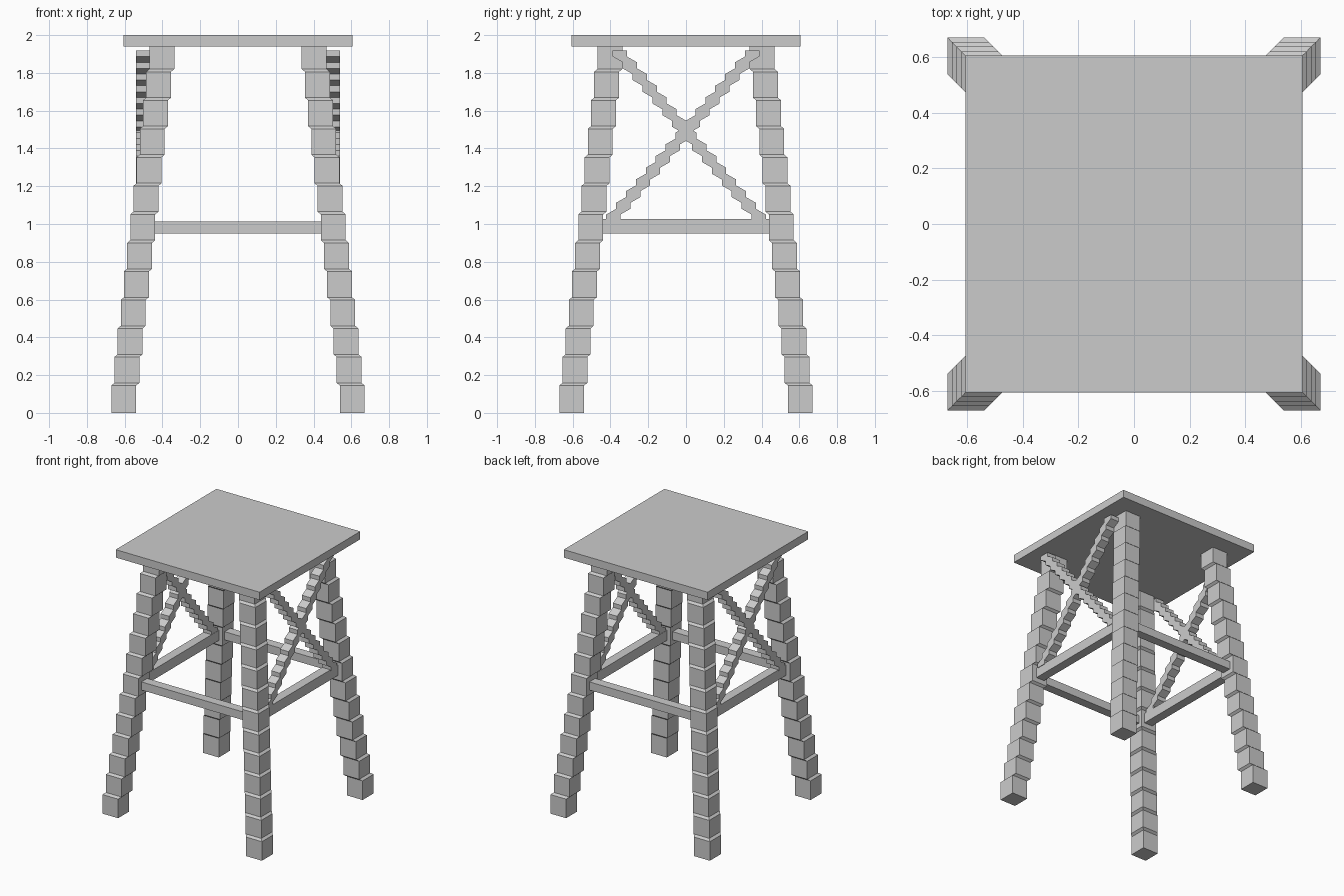
import bpy, bmesh

if "Cube" in bpy.data.objects:
    bpy.data.objects.remove(bpy.data.objects["Cube"])


def finish(name, bm):
    bmesh.ops.recalc_face_normals(bm, faces=bm.faces)
    me = bpy.data.meshes.new(name)
    bm.to_mesh(me)
    bm.free()
    ob = bpy.data.objects.new(name, me)
    bpy.context.collection.objects.link(ob)
    return ob


def box(name, lo, hi):
    bm = bmesh.new()
    bmesh.ops.create_cube(bm, size=1)
    for v in bm.verts:
        v.co = [(a + b) / 2 + c * (b - a) for a, b, c in zip(lo, hi, v.co)]
    return finish(name, bm)


def loft(name, rings):
    """Skin four-cornered horizontal sections (cx, cy, z, half x, half y)."""
    bm = bmesh.new()
    loops = [[bm.verts.new((cx + i * hx, cy + j * hy, z))
              for i, j in ((-1, -1), (1, -1), (1, 1), (-1, 1))]
             for cx, cy, z, hx, hy in rings]
    for a, b in zip(loops, loops[1:]):
        for k in range(4):
            n = (k + 1) % 4
            bm.faces.new((a[k], a[n], b[n], b[k]))
    bm.faces.new(loops[0])
    bm.faces.new(loops[-1])
    return finish(name, bm)


# Flat square seat
box("seat", (-0.605, -0.605, 1.94), (0.605, 0.605, 2.0))

# Four stepped legs leaning inwards
PITCH, BLOCKS = 0.151, 13
for sy, fb in ((-1, "front"), (1, "back")):
    for sx, lr in ((-1, "left"), (1, "right")):
        rings = []
        for i in range(BLOCKS):
            c = 0.605 - 0.0168 * i
            z0 = i * PITCH + (0.008 if i else 0)
            z1 = min((i + 1) * PITCH - 0.006, 1.945)
            rings += [(sx * c, sy * c, z, 0.066, 0.066) for z in (z0, z1)]
        loft(f"{fb}_{lr}_leg", rings)

# Stretchers between the legs
for s, fb, lr in ((-1, "front", "left"), (1, "back", "right")):
    y0, y1 = sorted((s * 0.465, s * 0.535))
    box(f"{fb}_stretcher", (-0.45, y0, 0.95), (0.45, y1, 1.012))
    box(f"{lr}_stretcher", (y0, -0.45, 0.95), (y1, 0.45, 1.027))

# Stepped cross braces on the left and right sides
STEPS = 14
for sx, lr in ((-1, "left"), (1, "right")):
    for d, way in ((-1, "falling"), (1, "rising")):
        rings = []
        for i in range(STEPS + 1):
            y = d * (-0.385 + 0.735 * i / STEPS)
            z = 1.02 + (0.06 if i else 0) + 0.062 * max(i - 1, 0)
            top = min(1.08 + 0.062 * i - 0.03, 1.945)
            rings += [(sx * 0.503, y, z, 0.036, 0.038),
                      (sx * 0.503, y, max(top, z + 0.012), 0.036, 0.038)]
        loft(f"{lr}_{way}_brace", rings)
